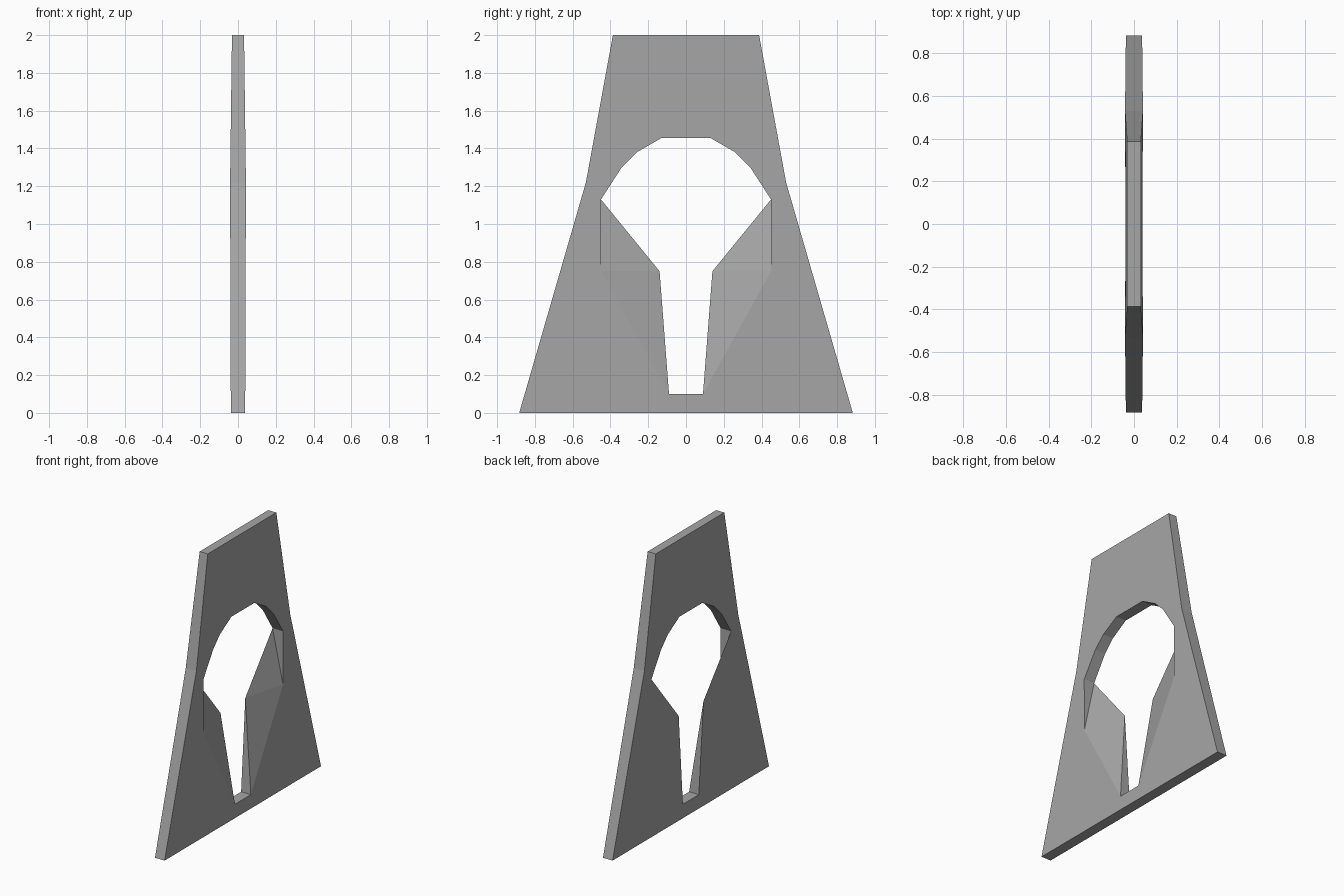
import bpy
import bmesh

cube = bpy.data.objects.get("Cube")
if cube:
    bpy.data.objects.remove(cube, do_unlink=True)

grey = bpy.data.materials.new("mid grey")
grey.use_nodes = True
colour = (0.38, 0.38, 0.38, 1)
grey.diffuse_color = colour
grey.node_tree.nodes["Principled BSDF"].inputs["Base Color"].default_value = colour

WAIST = 1.22
# Rim points as (y, z), from the bottom centre to the top centre
RIM = [(0, 0), (0.883, 0), (0.53, WAIST), (0.387, 2), (0, 2)]
# Pairs of hole point and rim point that the plate's faces span between
SPANS = [(0, 0), (1, 1), (2, 1), (2, 2), (3, 2), (4, 2), (5, 2), (5, 3), (6, 3), (7, 4)]


def half_thickness(z):
    """The plate is thickest at its waist and thins toward both ends."""
    if z < WAIST:
        return 0.038 + 0.004 * z / WAIST
    return 0.042 - 0.010 * (z - WAIST) / (2 - WAIST)


def hole_points(shoulder):
    """Half of the opening; shoulder is its half width low down."""
    return [(0, 0.1), (0.09, 0.1), (shoulder, 0.75), (0.45, 1.13),
            (0.34, 1.30), (0.26, 1.38), (0.13, 1.455), (0, 1.455)]


def add_points(bm, points, sign):
    return [bm.verts.new((sign * half_thickness(z), y, z)) for y, z in points]


# Half plate: wide opening on one face, narrow opening on the other
bm = bmesh.new()
holes, rims = [], []
for sign, shoulder in ((1, 0.45), (-1, 0.14)):
    hole = add_points(bm, hole_points(shoulder), sign)
    rim = add_points(bm, RIM, sign)
    for (h0, r0), (h1, r1) in zip(SPANS, SPANS[1:]):
        corners = [hole[h0], rim[r0], rim[r1], hole[h1]]
        bm.faces.new(list(dict.fromkeys(corners)))
    holes.append(hole)
    rims.append(rim)

# Walls of the opening and around the rim
for wide, narrow in (holes, rims):
    for i in range(len(wide) - 1):
        bm.faces.new((wide[i], narrow[i], narrow[i + 1], wide[i + 1]))

# Slanted shoulder walls fold along the line across the shoulder
bmesh.ops.recalc_face_normals(bm, faces=bm.faces)
bmesh.ops.triangulate(bm, faces=bm.faces)

mesh = bpy.data.meshes.new("support_plate")
bm.to_mesh(mesh)
bm.free()
mesh.materials.append(grey)
plate = bpy.data.objects.new("support_plate", mesh)
bpy.context.collection.objects.link(plate)

# Other half
mirror = plate.modifiers.new("mirror", "MIRROR")
mirror.use_axis = (False, True, False)
mirror.use_clip = True
